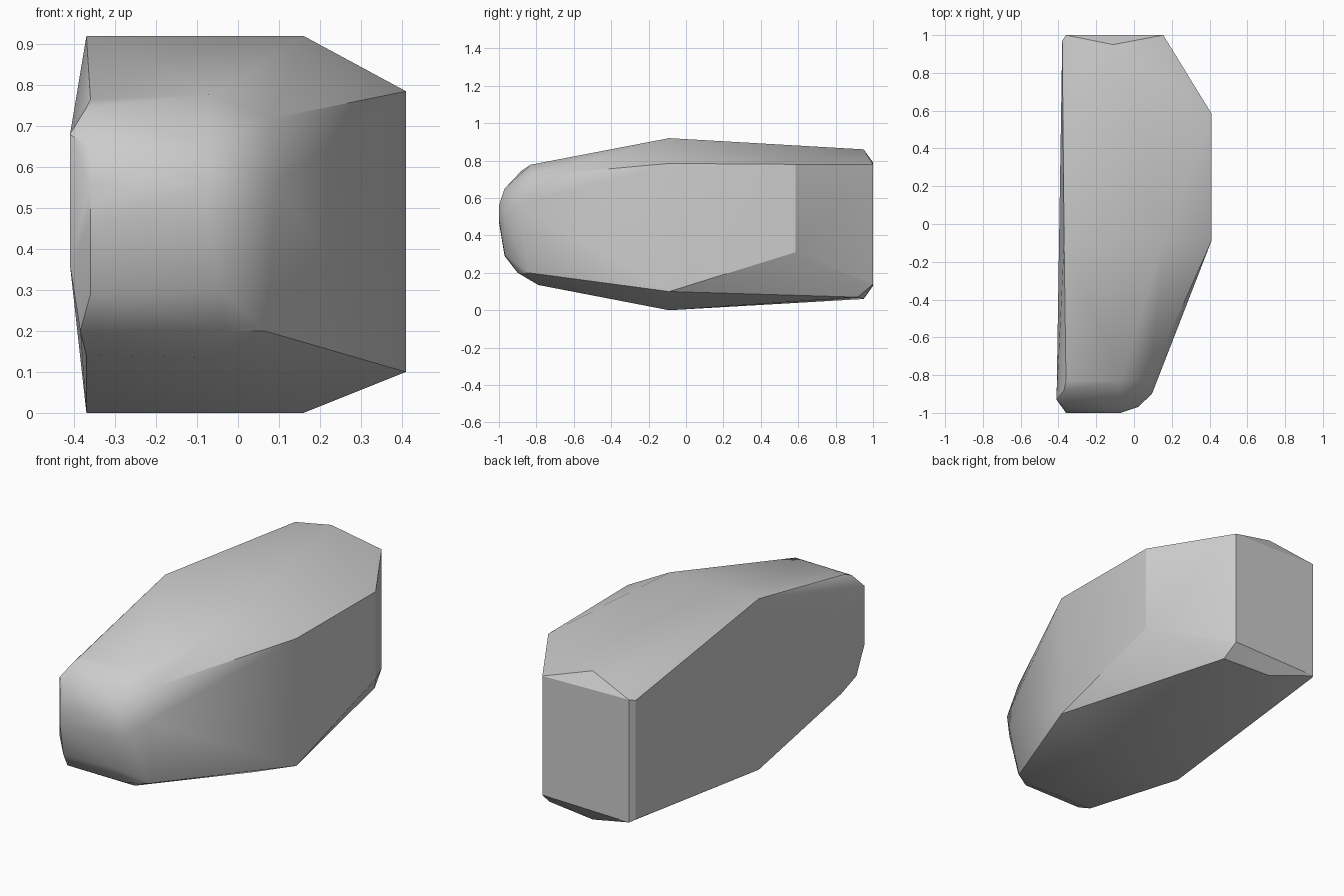
import bpy
import bmesh
import math

cube = bpy.data.objects.get("Cube")
if cube:
    bpy.data.objects.remove(cube, do_unlink=True)

MID = 0.46  # height of the boulder's horizontal mid plane

stone = bpy.data.materials.new("stone_grey")
stone.use_nodes = True
colour = (0.6, 0.6, 0.6, 1)
stone.diffuse_color = colour
stone.node_tree.nodes["Principled BSDF"].inputs["Base Color"].default_value = colour


def section(y, corners):
    """Corners (x, z) of one slice across the boulder."""
    return [(x, y, z) for x, z in corners]


def mirrored(y, corners):
    """Upper corners of a slice, repeated below the mid plane."""
    return section(y, corners + [(x, 2 * MID - z) for x, z in corners])


points = []
# blunt back end
points += mirrored(1.0, [(-0.36, 0.79), (0.155, 0.78)])
points += mirrored(0.97, [(-0.38, 0.78), (0.17, 0.78)])
points += mirrored(0.95, [(-0.11, 0.86)])
points += section(0.92, [(0.17, 0.07)])
# bulging side and widest slice
points += section(0.585, [(0.41, 0.78), (0.41, 0.31)])
points += mirrored(-0.09, [(-0.37, 0.92), (0.16, 0.92)])
points += section(-0.09, [(0.41, 0.785), (0.41, 0.1)])
# shoulders of the nose
points += section(-0.83, [(-0.36, 0.765), (-0.07, 0.778), (0.08, 0.718)])
points += section(-0.79, [(-0.37, 0.14), (-0.06, 0.135)])
points += section(-0.84, [(0.065, 0.2), (0.055, 0.28)])
points += section(-0.9, [(0.095, 0.56), (-0.03, 0.2), (-0.385, 0.2)])
points += section(-0.88, [(-0.37, 0.745)])
# rounded nose
points += section(-0.93, [(-0.41, 0.68), (-0.41, 0.36)])
points += section(-0.97, [(-0.36, 0.645), (-0.06, 0.65), (-0.36, 0.29),
                          (-0.04, 0.3), (0.02, 0.5)])
points += section(-1.0, [(-0.36, 0.55), (-0.07, 0.56), (-0.36, 0.47), (-0.08, 0.48)])

# wrap the slices in one faceted skin
bm = bmesh.new()
for p in points:
    bm.verts.new(p)
bmesh.ops.convex_hull(bm, input=bm.verts[:])
loose = [v for v in bm.verts if not v.link_faces]
bmesh.ops.delete(bm, geom=loose, context="VERTS")
bmesh.ops.dissolve_limit(bm, angle_limit=math.radians(1),
                         verts=bm.verts[:], edges=bm.edges[:])
bmesh.ops.recalc_face_normals(bm, faces=bm.faces[:])

mesh = bpy.data.meshes.new("boulder")
bm.to_mesh(mesh)
bm.free()
mesh.materials.append(stone)
boulder = bpy.data.objects.new("boulder", mesh)
bpy.context.collection.objects.link(boulder)

# soft facets with crisp main edges
bpy.ops.object.select_all(action="DESELECT")
boulder.select_set(True)
bpy.context.view_layer.objects.active = boulder
bpy.ops.object.shade_smooth_by_angle(angle=math.radians(30))
